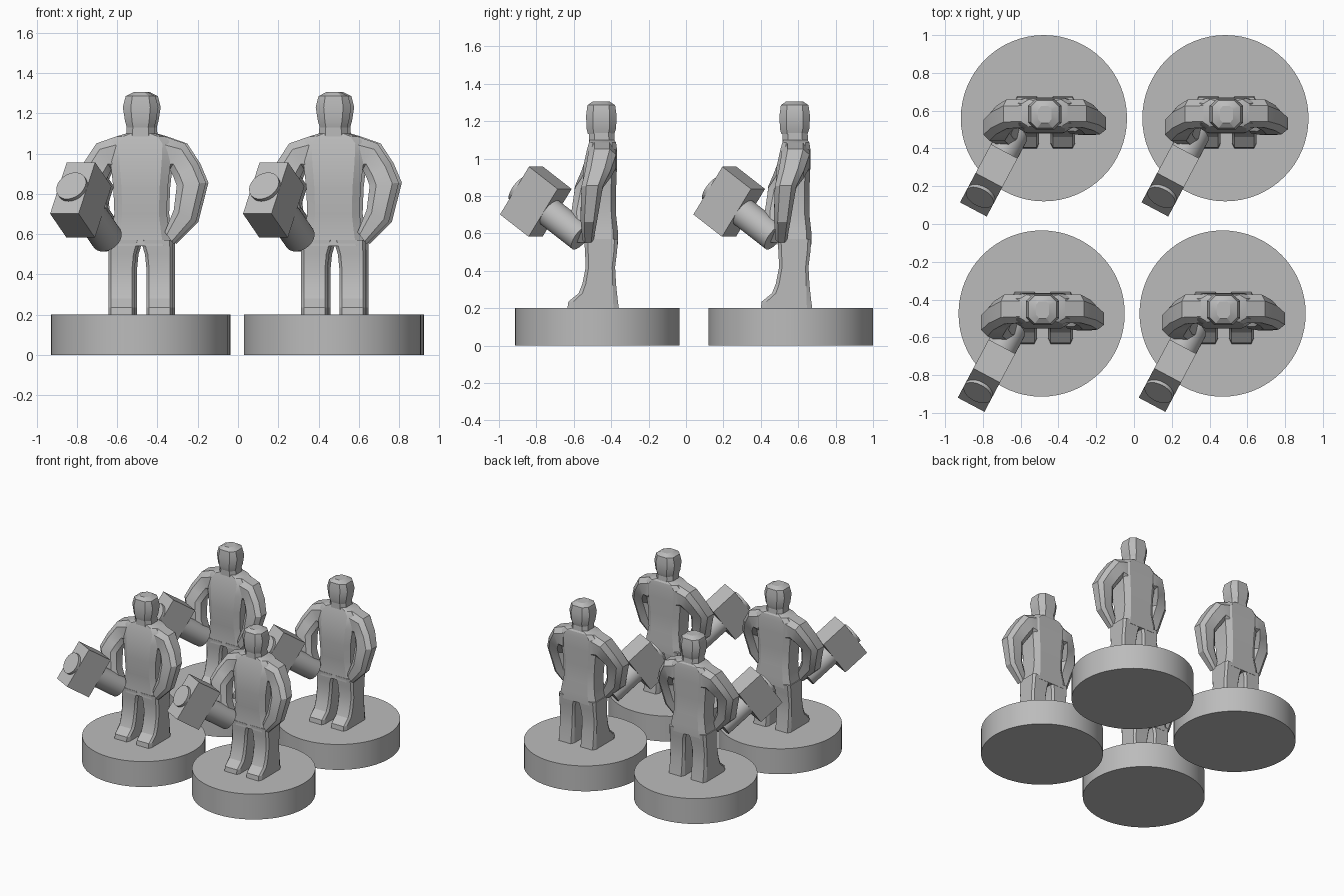
import bpy, bmesh, math
from mathutils import Matrix, Vector

cube = bpy.data.objects.get("Cube")
if cube:
    bpy.data.objects.remove(cube, do_unlink=True)

grey = bpy.data.materials.new("plain_grey")
grey.use_nodes = True
COLOR = (0.5, 0.5, 0.5, 1)
grey.diffuse_color = COLOR
grey.node_tree.nodes["Principled BSDF"].inputs["Base Color"].default_value = COLOR

parts = []


def add_part(name, bm):
    bmesh.ops.recalc_face_normals(bm, faces=bm.faces)
    mesh = bpy.data.meshes.new(name)
    bm.to_mesh(mesh)
    bm.free()
    mesh.materials.append(grey)
    obj = bpy.data.objects.new(name, mesh)
    bpy.context.collection.objects.link(obj)
    parts.append(obj)
    return obj


def loft(name, rows, corner=0.55, side=1, shift=0.005):
    """Skin eight-sided sections given as outer (x, z), inner (x, z), front y, back y."""
    bm = bmesh.new()
    rings = []
    for ox, oz, ix, iz, y0, y1 in rows:
        mid = Vector(((ox + ix) / 2, (y0 + y1) / 2, (oz + iz) / 2))
        a = Vector(((ox - ix) / 2, 0, (oz - iz) / 2))
        b = Vector((0, (y1 - y0) / 2, 0))
        ring = []
        for s, t in ((1, corner), (corner, 1), (-corner, 1), (-1, corner),
                     (-1, -corner), (-corner, -1), (corner, -1), (1, -corner)):
            p = mid + a * s + b * t
            ring.append(bm.verts.new((p.x * side + shift, p.y, p.z)))
        rings.append(ring)
    for lo, hi in zip(rings, rings[1:]):
        for i in range(8):
            j = (i + 1) % 8
            bm.faces.new((lo[i], lo[j], hi[j], hi[i]))
    bm.faces.new(rings[0])
    bm.faces.new(rings[-1])
    return add_part(name, bm)


def level(z, half, y0, y1):
    return (half, z, -half, z, y0, y1)


def cylinder(name, radius, depth, matrix, segments):
    bm = bmesh.new()
    bmesh.ops.create_cone(bm, cap_ends=True, segments=segments, radius1=radius,
                          radius2=radius, depth=depth, matrix=matrix)
    return add_part(name, bm)


# Round base
cylinder("base", 0.44, 0.2, Matrix.Translation((0, 0, 0.1)), 64)

# Torso, neck and head
loft("torso", [
    level(0.54, 0.16, -0.07, 0.11), level(0.61, 0.145, -0.065, 0.11),
    level(0.7, 0.13, -0.07, 0.1), level(0.83, 0.135, -0.08, 0.1),
    level(0.96, 0.15, -0.075, 0.105), level(1.05, 0.155, -0.055, 0.105),
    level(1.085, 0.12, -0.045, 0.1), level(1.1, 0.07, -0.04, 0.09)], 0.7)
loft("neck", [level(1.07, 0.072, -0.045, 0.095), level(1.14, 0.07, -0.045, 0.09)])
loft("head", [
    level(1.13, 0.068, -0.05, 0.09), level(1.16, 0.077, -0.058, 0.1),
    level(1.23, 0.088, -0.06, 0.103), level(1.285, 0.074, -0.053, 0.095),
    level(1.305, 0.035, -0.025, 0.065)])

# Legs with feet
leg = [(0.2, 0.03, -0.16, 0.115), (0.235, 0.03, -0.155, 0.11),
       (0.28, 0.03, -0.1, 0.105), (0.33, 0.03, -0.08, 0.1),
       (0.42, 0.03, -0.062, 0.095), (0.5, 0.022, -0.066, 0.105),
       (0.57, 0.0, -0.07, 0.11)]
for side, word in ((1, "left"), (-1, "right")):
    loft(word + "_leg", [(0.16, z, x, z, y0, y1) for z, x, y0, y1 in leg], 0.8, side)

# Arms share one outline and differ in reach to the front
arm = [(0.12, 1.085, 0.12, 0.9), (0.22, 1.05, 0.145, 0.92),
       (0.285, 0.95, 0.165, 0.88), (0.325, 0.855, 0.18, 0.84),
       (0.275, 0.66, 0.165, 0.72), (0.165, 0.55, 0.12, 0.61)]
left_reach = [(-0.05, 0.1), (-0.05, 0.1), (-0.065, 0.07),
              (-0.085, 0.03), (-0.09, 0.0), (-0.08, -0.02)]
right_reach = [(-0.05, 0.1), (-0.055, 0.1), (-0.085, 0.065),
               (-0.12, 0.025), (-0.14, -0.01), (-0.13, -0.03)]
for side, word, reach in ((1, "left", left_reach), (-1, "right", right_reach)):
    loft(word + "_arm", [a + r for a, r in zip(arm, reach)], 0.55, side)

# Hammer: thick shaft passing through a block
yaw, pitch = math.radians(28), math.radians(34.5)
across = Vector((math.cos(yaw), -math.sin(yaw), 0))
along = Vector((-math.sin(yaw) * math.cos(pitch),
                -math.cos(yaw) * math.cos(pitch), math.sin(pitch)))
turn = Matrix((across, along.cross(across), along)).transposed().to_4x4()
tip = Vector((-0.34, -0.42, 0.84))
cylinder("hammer_shaft", 0.08, 0.46,
         Matrix.Translation(tip - along * 0.23) @ turn, 32)
bm = bmesh.new()
bmesh.ops.create_cube(bm, size=1, matrix=Matrix.Translation(tip - along * 0.125)
                      @ turn @ Matrix.Diagonal((0.16, 0.31, 0.21, 1)))
add_part("hammer_block", bm)

# Shading
bpy.ops.object.select_all(action="DESELECT")
for obj in parts:
    obj.select_set(True)
bpy.context.view_layer.objects.active = parts[0]
bpy.ops.object.shade_smooth_by_angle(angle=math.radians(25))

# Four figures in a square
places = [(-0.489, -0.474), (0.469, -0.474), (-0.477, 0.56), (0.484, 0.56)]
for obj in parts:
    for x, y in places[1:]:
        twin = obj.copy()
        twin.location = (x, y, 0)
        bpy.context.collection.objects.link(twin)
    obj.location = (*places[0], 0)
